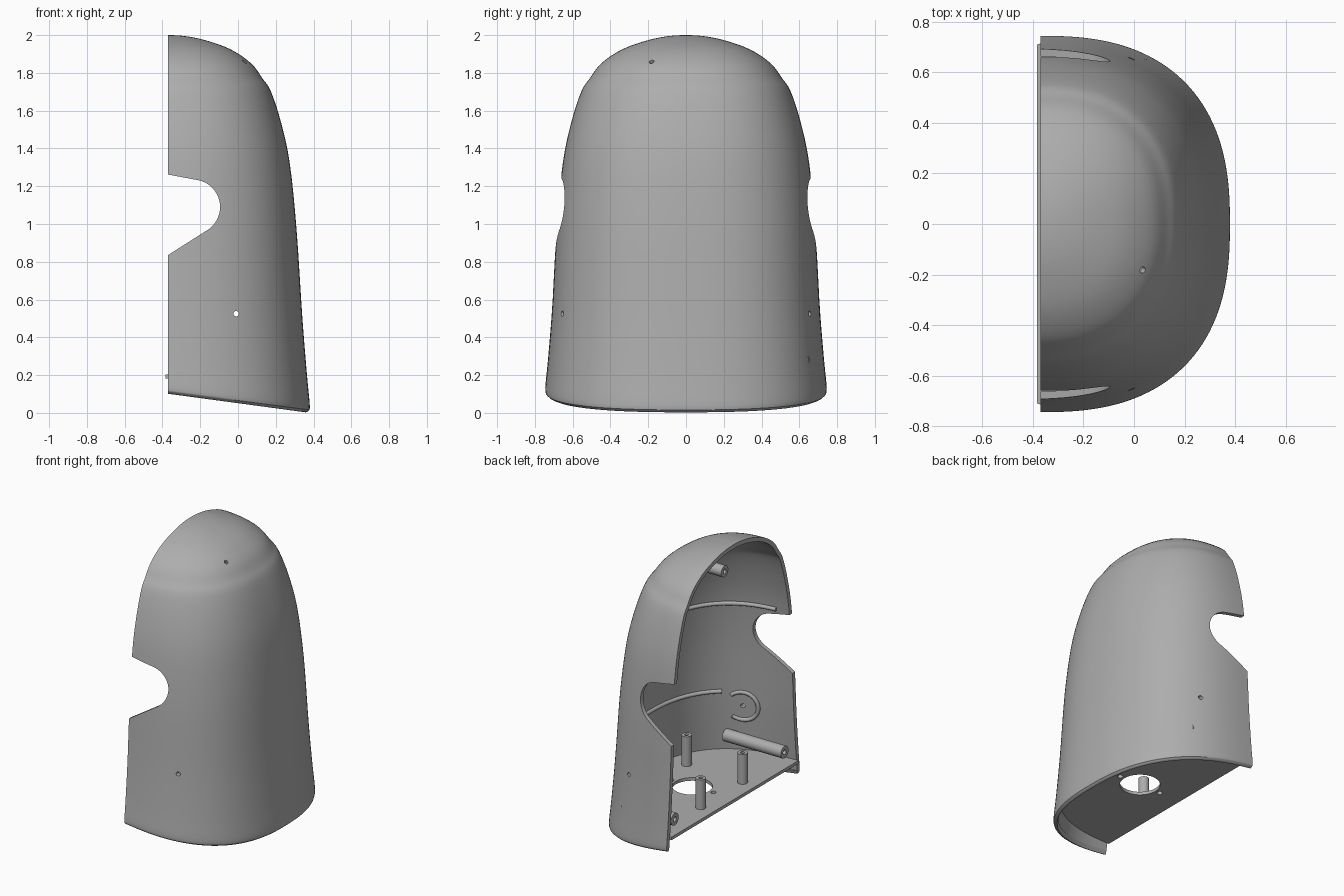
import bpy, bmesh
from math import sin, cos, pi, radians
from mathutils import Vector

if "Cube" in bpy.data.objects:
    bpy.data.objects.remove(bpy.data.objects["Cube"])

CUT_X = -0.37      # plane of the open side
WALL = 0.03

grey = bpy.data.materials.new("plain grey")
grey.use_nodes = True
grey.diffuse_color = (0.42, 0.42, 0.42, 1)
grey.node_tree.nodes["Principled BSDF"].inputs["Base Color"].default_value = grey.diffuse_color

# Depth of the shell against height, smoothed into a profile
KEYS = [(.728, 0), (.743, .01), (.75, .04), (.735, .2), (.711, .5), (.68, .97),
        (.645, 1.315), (.6, 1.53), (.545, 1.70), (.5, 1.77), (.44, 1.85),
        (.33, 1.925), (.19, 1.975), (.08, 1.996), (0, 2)]


def smooth_profile(keys, steps):
    pts = [Vector(k) for k in keys]
    pts = [pts[0]] + pts + [pts[-1]]
    out = []
    for i in range(1, len(pts) - 2):
        p, q, r, s = pts[i - 1:i + 3]
        for k in range(steps):
            t = k / steps
            out.append(q + (r - p) * t / 2 + (p * 2 - q * 5 + r * 4 - s) * t * t / 2
                       + (q * 3 - p - r * 3 + s) * t ** 3 / 2)
    return out + [pts[-1]]


PROFILE = smooth_profile(KEYS, 4)


def exponent(z):
    return 2.5 - 0.2 * max(0, z - 1)


def depth(z):
    for p, q in zip(PROFILE, PROFILE[1:]):
        if p.y <= z <= q.y:
            return p.x + (q.x - p.x) * (z - p.y) / max(q.y - p.y, 1e-6)
    return 0


def plan(a, z, t):
    """Point on the rounded half outline, t from -90 to 90 degrees."""
    e = 2 / exponent(z)
    b = a * (0.993 + 0.015 * z)
    y = b * abs(sin(t)) ** e * (1 if t > 0 else -1)
    return CUT_X + a * max(cos(t), 0) ** e, y


def surface_y(x, z):
    a, n = depth(z), exponent(z)
    return a * (0.993 + 0.015 * z) * max(0, 1 - (max(0, x - CUT_X) / a) ** n) ** (1 / n)


def surface_z(x, y):
    lo, hi = 0.3, 1.99
    for _ in range(25):
        mid = (lo + hi) / 2
        lo, hi = (mid, hi) if surface_y(x, mid) > abs(y) else (lo, mid)
    return lo


def finish(name, bm, angle=35):
    bmesh.ops.recalc_face_normals(bm, faces=bm.faces)
    me = bpy.data.meshes.new(name)
    bm.to_mesh(me)
    bm.free()
    ob = bpy.data.objects.new(name, me)
    bpy.context.collection.objects.link(ob)
    me.materials.append(grey)
    shade(ob, angle)
    return ob


def select(ob):
    bpy.ops.object.select_all(action='DESELECT')
    ob.select_set(True)
    bpy.context.view_layer.objects.active = ob


def shade(ob, angle=35):
    select(ob)
    bpy.ops.object.shade_smooth_by_angle(angle=radians(angle))


def prism(bm, outline, direction):
    f = bm.faces.new([bm.verts.new(p) for p in outline])
    r = bmesh.ops.extrude_face_region(bm, geom=[f])
    bmesh.ops.translate(bm, vec=direction, verts=[v for v in r["geom"] if isinstance(v, bmesh.types.BMVert)])


def rod(bm, start, direction, radius):
    d = Vector(direction)
    q = d.to_track_quat('Z', 'Y')
    prism(bm, [Vector(start) + q @ Vector((radius * cos(k * pi / 16), radius * sin(k * pi / 16), 0))
               for k in range(32)], d)


def cut(ob, bm):
    cutter = finish("cutter", bm)
    cutter.hide_render = True
    m = ob.modifiers.new("cut", 'BOOLEAN')
    m.operation, m.solver, m.object = 'DIFFERENCE', 'EXACT', cutter
    select(ob)
    bpy.ops.object.convert(target='MESH')
    bpy.data.objects.remove(cutter)
    shade(ob)


def boss(name, base, direction, length, radius, hole=0.4):
    """Round post with a blind screw hole in its far end."""
    bm = bmesh.new()
    h = radius * hole
    outline = [(0, 0), (radius, 0), (radius, length), (h, length), (h, length - .08), (0, length - .08)]
    vs = [bm.verts.new((r, 0, z)) for r, z in outline]
    es = [bm.edges.new(e) for e in zip(vs, vs[1:])]
    bmesh.ops.spin(bm, geom=vs + es, cent=(0, 0, 0), axis=(0, 0, 1), angle=2 * pi, steps=28)
    bmesh.ops.remove_doubles(bm, verts=bm.verts, dist=1e-5)
    ob = finish(name, bm)
    ob.rotation_mode = 'QUATERNION'
    ob.rotation_quaternion = Vector(direction).to_track_quat('Z', 'Y')
    ob.location = base


def rib(name, points, radius=0.014):
    cu = bpy.data.curves.new(name, 'CURVE')
    cu.dimensions, cu.bevel_depth, cu.bevel_resolution, cu.use_fill_caps = '3D', radius, 3, True
    sp = cu.splines.new('POLY')
    sp.points.add(len(points) - 1)
    for p, co in zip(sp.points, points):
        p.co = (*co, 1)
    ob = bpy.data.objects.new(name, cu)
    bpy.context.collection.objects.link(ob)
    cu.materials.append(grey)
    select(ob)
    bpy.ops.object.convert(target='MESH')
    shade(bpy.context.object, 50)


# Shell: half outline lofted up the profile, with a slanted lower rim
SEG = 72
bm = bmesh.new()
rows = []
for a, z in PROFILE[:-1]:
    row = []
    for k in range(SEG + 1):
        x, y = plan(a, z, -pi / 2 + pi * k / SEG)
        row.append(bm.verts.new((x, y, z + (0.38 - x) * 0.135 * max(0, 1 - z / 0.6))))
    rows.append(row)
tip = bm.verts.new((CUT_X, 0, 2))
for low, high in zip(rows, rows[1:]):
    for k in range(SEG):
        bm.faces.new((low[k], low[k + 1], high[k + 1], high[k]))
for k in range(SEG):
    bm.faces.new((rows[-1][k], rows[-1][k + 1], tip))
shell = finish("shell", bm)
if shell.data.polygons[SEG * 20 + SEG // 2].normal.x < 0:
    shell.data.flip_normals()
m = shell.modifiers.new("wall", 'SOLIDIFY')
m.thickness, m.offset = WALL, -1

# Side notches and screw holes
bm = bmesh.new()
arc = [radians(78 - 138 * k / 24) for k in range(25)]
notch = [(-.6, 1.305)] + [(-.24 + .145 * cos(t), 1.09 + .145 * sin(t)) for t in arc] + [(-.6, .69)]
prism(bm, [(x, -1, z) for x, z in notch], (0, 2, 0))
rod(bm, (-.01, -1, .525), (0, 2, 0), .014)
rod(bm, (-.04, -.15, 1.72), (.21, -.09, .39), .013)
cut(shell, bm)

# Floor plate with its round opening and two screw holes
bm = bmesh.new()
edge = [plan(.718, .19, -pi / 2 + pi * k / 48) for k in range(49)]
prism(bm, [(-.385, -.71, .182)] + [(x, y, .182) for x, y in edge] + [(-.385, .71, .182)], (0, 0, .022))
floor = finish("floor_plate", bm)
bm = bmesh.new()
for x, r in ((-.05, .13), (-.215, .018), (.115, .018)):
    rod(bm, (x, 0, .1), (0, 0, .2), r)
cut(floor, bm)

# Posts standing on the floor
for side, s in (("right", -1), ("left", 1)):
    boss("inner_post_" + side, (.17, .25 * s, .2), (0, 0, 1), .215, .034)
    boss("outer_post_" + side, (-.28, .235 * s, .2), (0, 0, 1), .215, .034)

# Closing bosses that reach the open side
boss("lower_boss_front", (.09, -.577, .31), (-1, 0, 0), .46, .043)
boss("lower_boss_back", (.05, .61, .28), (-1, 0, 0), .39, .043)
boss("upper_boss", (.0, .08, 1.84), (-1, 0, 0), .36, .04)


# Stiffening ribs around the inside of the wall
def wall_arc(z, t0, t1):
    a = depth(z) - WALL - .004
    return [(*plan(a, z, radians(t0 + (t1 - t0) * k / 48)), z) for k in range(49)]


rib("upper_rib", wall_arc(1.28, -84, 84))
rib("lower_rib", wall_arc(.63, -50, 50))

# Open ring ribs around the screw holes
sweep = [radians(50 + 260 * k / 36) for k in range(37)]
for side, s in (("front", -1), ("back", 1)):
    ring = [(-.01 + .1 * cos(t), .525 + .1 * sin(t)) for t in sweep]
    rib("ring_rib_" + side, [(x, s * (surface_y(x, z) - WALL - .004), z) for x, z in ring])
ring = [(.02 + .1 * cos(t), -.18 + .11 * sin(t)) for t in sweep]
rib("ring_rib_top", [(x, y, surface_z(x, y) - WALL - .012) for x, y in ring])
